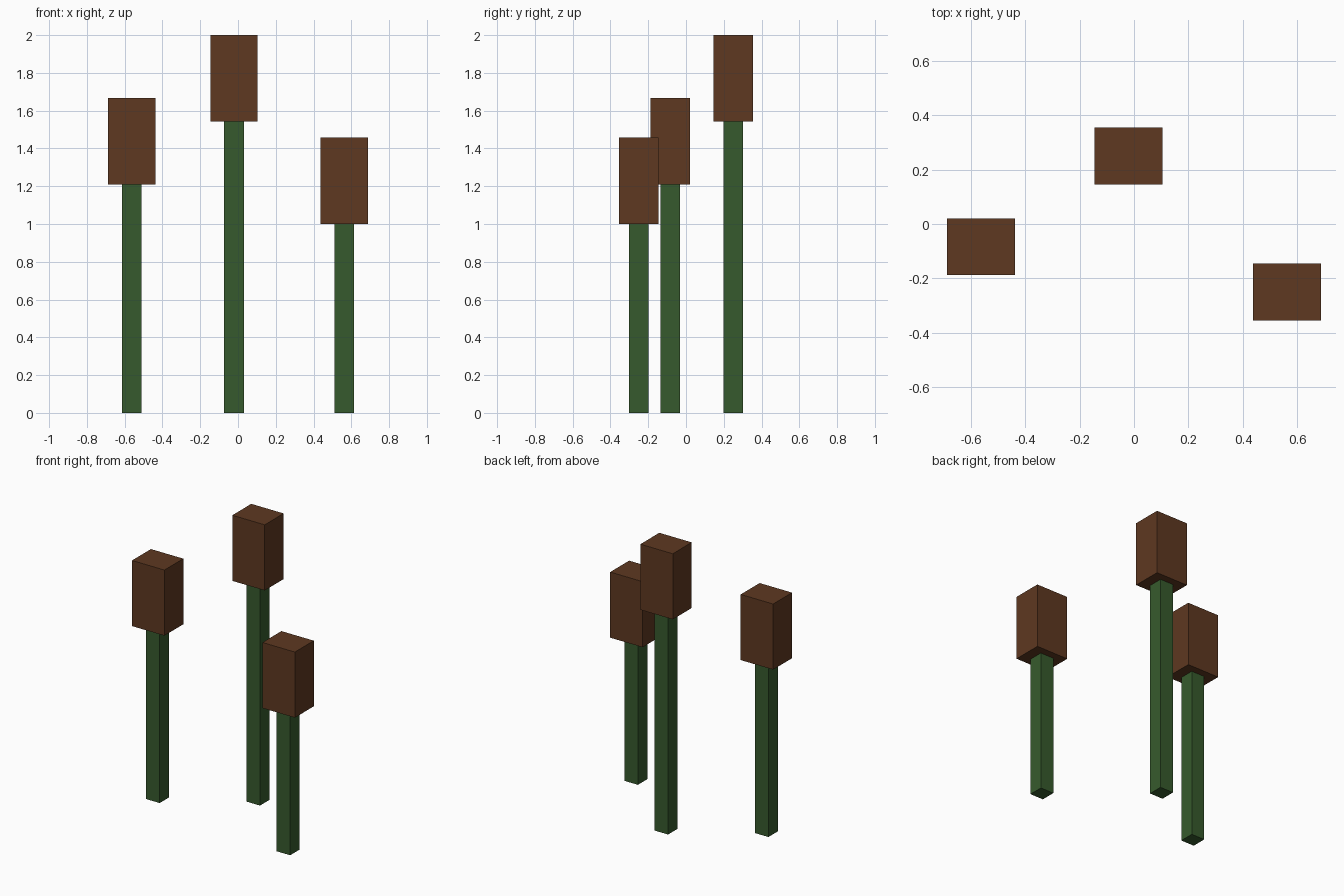
import bpy

if "Cube" in bpy.data.objects:
    bpy.data.objects.remove(bpy.data.objects["Cube"])

U = 2 / 48  # model grid unit


def material(name, rgb):
    m = bpy.data.materials.new(name)
    m.diffuse_color = (*rgb, 1)
    m.use_nodes = True
    m.node_tree.nodes["Principled BSDF"].inputs["Base Color"].default_value = m.diffuse_color
    return m


green = material("stem green", (0.037, 0.102, 0.026))
brown = material("seed head brown", (0.112, 0.040, 0.015))


def box(name, center, size, mat):
    bpy.ops.mesh.primitive_cube_add(size=1, location=[c * U for c in center])
    ob = bpy.context.object
    ob.name = name
    ob.scale = [s * U for s in size]
    bpy.ops.object.transform_apply(location=False, rotation=False, scale=True)
    ob.data.materials.append(mat)


# Three reeds: square stem with a block head on top (x, y, stem height)
HEAD = (6, 5, 11)
for label, x, y, h in (("left", -13.5, -2, 29),
                       ("middle", -0.5, 6, 37),
                       ("right", 13.5, -6, 24)):
    box(label + "_stem", (x, y, h / 2), (2.5, 2.5, h), green)
    box(label + "_seed_head", (x, y, h + HEAD[2] / 2), HEAD, brown)
